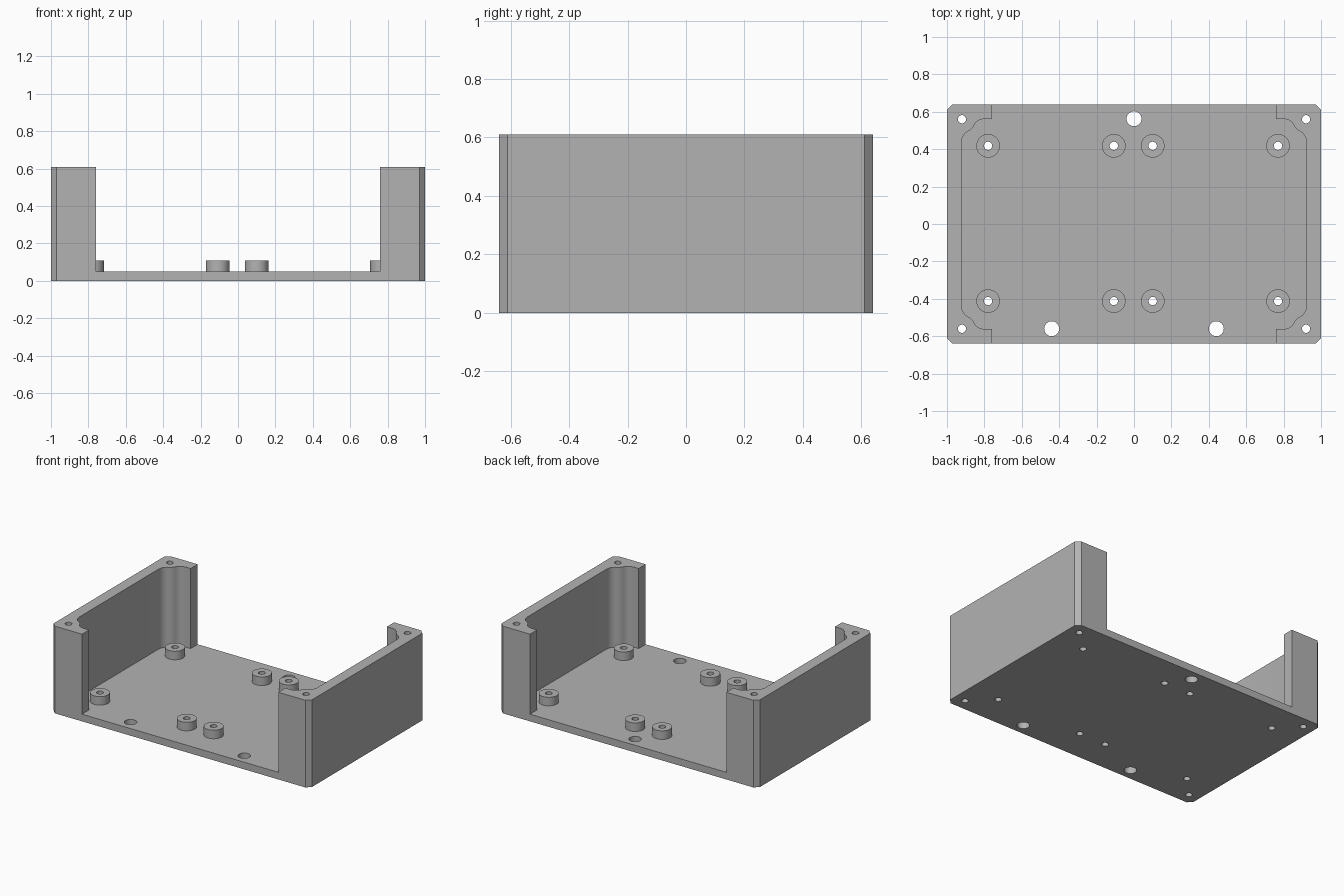
import bpy, bmesh, math

cube = bpy.data.objects.get("Cube")
if cube:
    bpy.data.objects.remove(cube, do_unlink=True)

grey = bpy.data.materials.new("grey plastic")
grey.use_nodes = True
colour = (0.45, 0.45, 0.45, 1)
grey.diffuse_color = colour
grey.node_tree.nodes["Principled BSDF"].inputs["Base Color"].default_value = colour


def prism(name, outline, z0, z1):
    """Extrude a flat outline from z0 up to z1."""
    bm = bmesh.new()
    base = bm.faces.new([bm.verts.new((x, y, z0)) for x, y in outline])
    top = bmesh.ops.extrude_face_region(bm, geom=[base])["geom"]
    bmesh.ops.translate(bm, vec=(0, 0, z1 - z0),
                        verts=[g for g in top if isinstance(g, bmesh.types.BMVert)])
    bmesh.ops.recalc_face_normals(bm, faces=bm.faces)
    mesh = bpy.data.meshes.new(name)
    bm.to_mesh(mesh)
    bm.free()
    mesh.materials.append(grey)
    obj = bpy.data.objects.new(name, mesh)
    bpy.context.collection.objects.link(obj)
    return obj


def cylinder(name, x, y, r, z0, z1, sides=32):
    ring = [math.tau * i / sides for i in range(sides)]
    return prism(name, [(x + r * math.cos(a), y + r * math.sin(a)) for a in ring], z0, z1)


def combine(target, tool, operation):
    """Apply a boolean and discard the tool object."""
    mod = target.modifiers.new("bool", "BOOLEAN")
    mod.operation, mod.solver, mod.object = operation, "EXACT", tool
    bpy.context.view_layer.objects.active = target
    bpy.ops.object.modifier_apply(modifier=mod.name)
    bpy.data.objects.remove(tool, do_unlink=True)


def four_way(quarter):
    """Mirror a quarter outline (from +x side to +y side) into a closed loop."""
    half = quarter + [(-x, y) for x, y in reversed(quarter)]
    return half + [(-x, -y) for x, y in half]


W, D, H, FLOOR = 1.0, 0.64, 0.61, 0.05
CH = 0.03

# Chamfered block
tray = prism("enclosure_tray", four_way([(W, D - CH), (W - CH, D)]), 0, H)

# Cavity, open at front and back, with an S curve round each screw column
IX, IY, OPEN = 0.922, 0.562, 0.76
curve = [(0, 0.125), (0.002, 0.108), (0.008, 0.092), (0.017, 0.079), (0.029, 0.069),
         (0.042, 0.063)]
curve += [(0.053, 0.053)] + [(b, a) for a, b in reversed(curve)]
quarter = [(IX - a, IY - b) for a, b in curve] + [(OPEN, IY), (OPEN, D + 0.1)]
combine(tray, prism("cavity", four_way(quarter), FLOOR, H + 0.1), "DIFFERENCE")

# Standoff posts on the floor
posts = [(x, y) for x in (-0.78, -0.108, 0.1, 0.77) for y in (-0.412, 0.418)]
for x, y in posts:
    combine(tray, cylinder("standoff", x, y, 0.063, FLOOR - 0.02, 0.11), "UNION")

# Through holes: posts, corner screws, and large floor holes
corners = [(sx * 0.92, sy * 0.56) for sx in (-1, 1) for sy in (-1, 1)]
holes = [(p, 0.022) for p in posts + corners]
holes += [(p, 0.04) for p in ((0, 0.563), (-0.44, -0.56), (0.44, -0.56))]
for (x, y), r in holes:
    combine(tray, cylinder("hole", x, y, r, -0.1, H + 0.1), "DIFFERENCE")

bpy.ops.object.select_all(action="DESELECT")
tray.select_set(True)
bpy.context.view_layer.objects.active = tray
bpy.ops.object.shade_smooth_by_angle(angle=math.radians(30))
